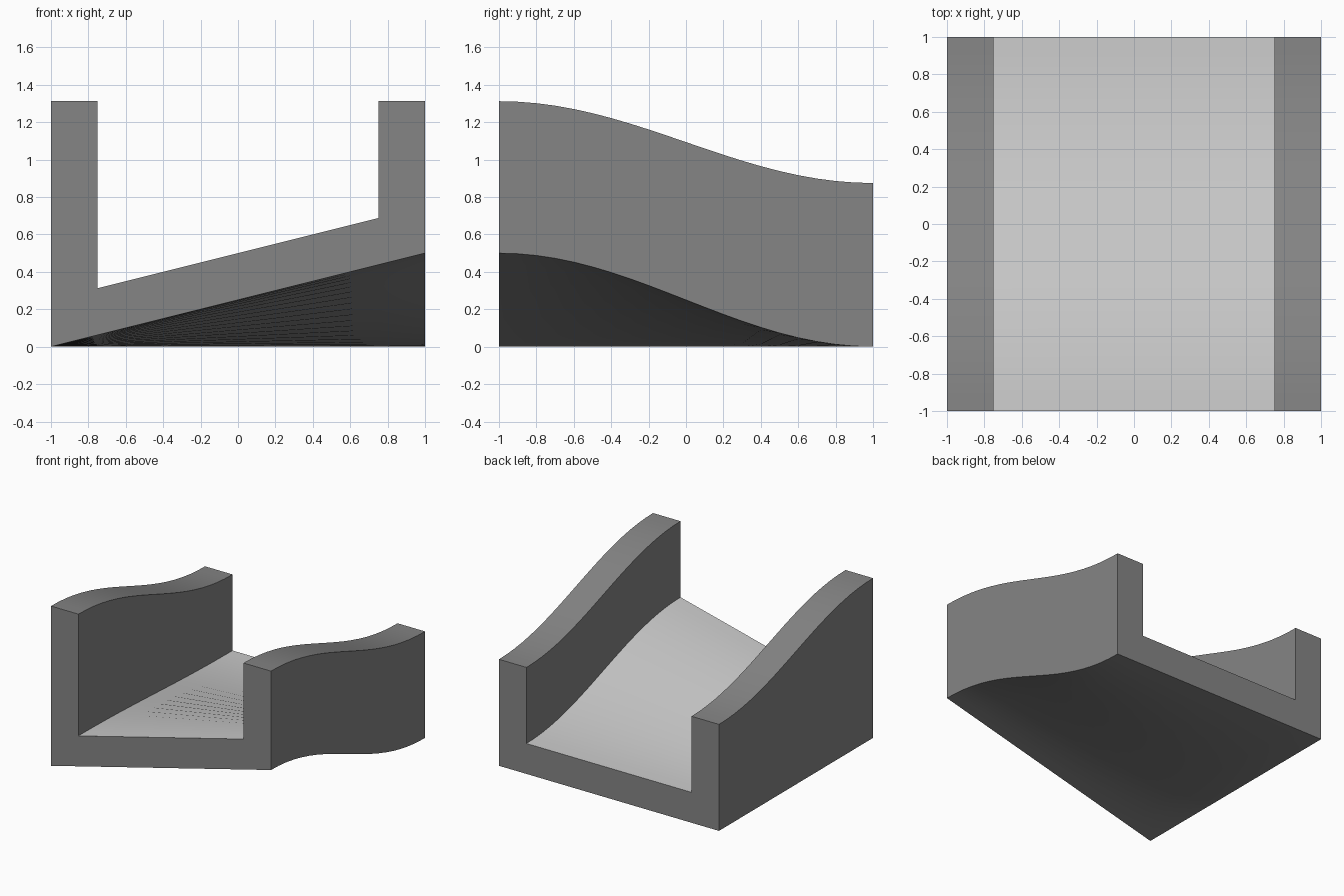
import bpy, bmesh, math

if "Cube" in bpy.data.objects:
    bpy.data.objects.remove(bpy.data.objects["Cube"])

STEPS = 20      # slices along the run
WALL = 0.75     # inner face of the side walls
FLOOR = 0.25    # floor thickness
RUNNING_EDGE = 6  # outline edge that forms the running surface


def section(y):
    """U-shaped outline whose bank fades out towards the back."""
    ease = (1 + math.cos(math.pi * (y + 1) / 2)) / 2
    top = 0.875 + 0.4375 * ease

    def base(x):
        return 0.25 * ease * (x + 1)

    pts = [(-1, base(-1)), (-WALL, base(-WALL)), (WALL, base(WALL)), (1, base(1)),
           (1, top), (WALL, top), (WALL, base(WALL) + FLOOR),
           (-WALL, base(-WALL) + FLOOR), (-WALL, top), (-1, top)]
    return [(x, y, z) for x, z in pts]


def material(name, grey):
    mat = bpy.data.materials.new(name)
    mat.diffuse_color = (grey, grey, grey, 1)
    mat.use_nodes = True
    mat.node_tree.nodes["Principled BSDF"].inputs["Base Color"].default_value = mat.diffuse_color
    return mat


# Loft the outline from front to back; the running surface is lighter
bm = bmesh.new()
rings = [[bm.verts.new(p) for p in section(-1 + 2 * i / STEPS)] for i in range(STEPS + 1)]
for a, b in zip(rings, rings[1:]):
    for i in range(len(a)):
        j = (i + 1) % len(a)
        face = bm.faces.new((a[i], b[i], b[j], a[j]))
        face.material_index = 1 if i == RUNNING_EDGE else 0

# End caps
bm.faces.new(rings[0])
bm.faces.new(rings[-1][::-1])
bmesh.ops.recalc_face_normals(bm, faces=bm.faces)

mesh = bpy.data.meshes.new("banked_channel")
bm.to_mesh(mesh)
bm.free()
mesh.materials.append(material("dark_body", 0.235))
mesh.materials.append(material("light_floor", 0.8))
channel = bpy.data.objects.new("banked_channel", mesh)
bpy.context.collection.objects.link(channel)

# Smooth curves with crisp corners
bpy.context.view_layer.objects.active = channel
channel.select_set(True)
bpy.ops.object.shade_smooth_by_angle(angle=math.radians(30))
